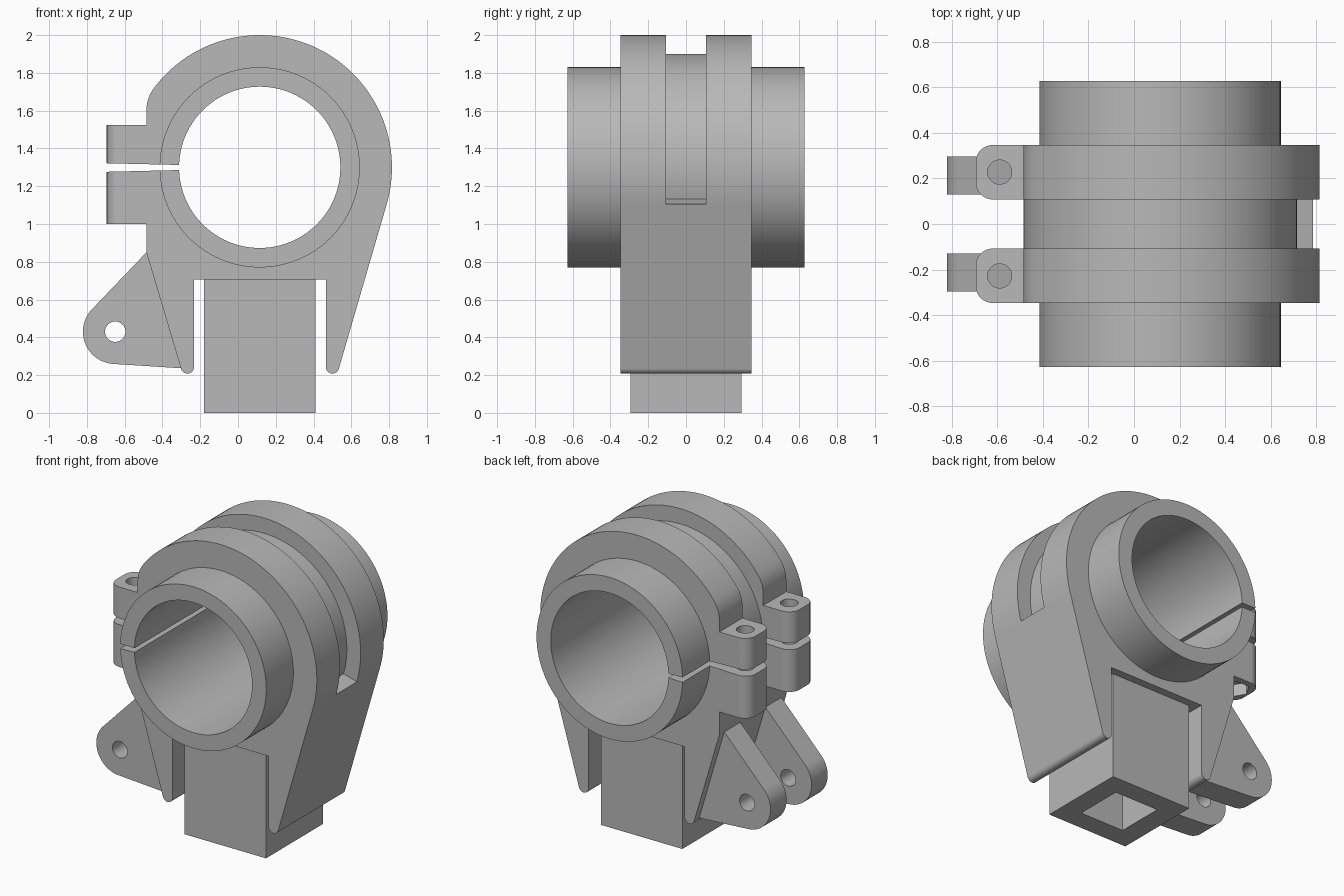
import bpy, bmesh
from math import radians, cos, sin, atan2, acos, hypot, degrees

cube = bpy.data.objects.get("Cube")
if cube:
    bpy.data.objects.remove(cube, do_unlink=True)

grey = bpy.data.materials.new("plain grey")
grey.use_nodes = True
grey.diffuse_color = (0.48, 0.48, 0.48, 1)
grey.node_tree.nodes["Principled BSDF"].inputs["Base Color"].default_value = grey.diffuse_color

CX, CZ = 0.115, 1.3      # bore axis
HALF = 0.347             # half depth of the clamp body
WALL = -0.485            # flat left wall of the body
TANGENT = -16.2          # where the right flank leaves the round top


def arc(cx, cy, r, a0, a1, n=24):
    """Points on an arc, angles in degrees."""
    steps = [radians(a0 + (a1 - a0) * i / n) for i in range(n + 1)]
    return [(cx + r * cos(a), cy + r * sin(a)) for a in steps]


def circle(cx, cy, r, n=96):
    return arc(cx, cy, r, 0, 360, n)[:-1]


def tangent_angle(px, py, cx, cy, r, side):
    """Angle on a circle where the tangent from an outer point touches."""
    dx, dy = px - cx, py - cy
    return degrees(atan2(dy, dx) + side * acos(r / hypot(dx, dy)))


def prism(name, points, lo, hi, axis="y"):
    """Extrude a 2D outline along y (outline in xz) or z (outline in xy)."""
    bm = bmesh.new()

    def place(p, t):
        return (p[0], t, p[1]) if axis == "y" else (p[0], p[1], t)

    face = bm.faces.new([bm.verts.new(place(p, lo)) for p in points])
    ext = bmesh.ops.extrude_face_region(bm, geom=[face])
    move = (0, hi - lo, 0) if axis == "y" else (0, 0, hi - lo)
    verts = [v for v in ext["geom"] if isinstance(v, bmesh.types.BMVert)]
    bmesh.ops.translate(bm, verts=verts, vec=move)
    bmesh.ops.recalc_face_normals(bm, faces=bm.faces)
    mesh = bpy.data.meshes.new(name)
    bm.to_mesh(mesh)
    bm.free()
    mesh.materials.append(grey)
    obj = bpy.data.objects.new(name, mesh)
    bpy.context.collection.objects.link(obj)
    return obj


def finish(obj, *cutters):
    """Cut the part, then shade it with clean flat faces."""
    bpy.ops.object.select_all(action="DESELECT")
    obj.select_set(True)
    bpy.context.view_layer.objects.active = obj
    for cutter in cutters:
        cutter.hide_render = True
        mod = obj.modifiers.new("cut", "BOOLEAN")
        mod.operation, mod.solver, mod.object = "DIFFERENCE", "EXACT", cutter
        bpy.ops.object.modifier_apply(modifier=mod.name)
    bpy.ops.object.shade_smooth_by_angle(angle=radians(30))
    mod = obj.modifiers.new("even normals", "WEIGHTED_NORMAL")
    mod.keep_sharp = True


# Cutters shared by several parts
slit = prism("slit_cutter", [(-0.25, 1.287), (-0.25, 1.311), (-0.75, 1.323), (-0.75, 1.275)], -0.8, 0.8)
helpers = [slit]


def cutter(*args):
    helpers.append(prism(*args))
    return helpers[-1]


# Clamp body: round top, flat left wall, two legs with rounded tips
outline = arc(CX, CZ, 0.7, TANGENT, 143.13, 72)
outline += arc(-0.285, 1.6, 0.2, 143.13, 180, 12)[1:]
outline += [(WALL, 0.85)]
outline += arc(-0.268, 0.243, 0.035, 196.6, 360, 12)
outline += [(-0.233, 0.705), (0.465, 0.705)]
outline += arc(0.5, 0.243, 0.035, 180, 360 + TANGENT, 12)
body = prism("clamp_body", outline, -HALF, HALF)
body_bore = cutter("body_bore_cutter", circle(CX, CZ, 0.48), -0.8, 0.8)
groove = cutter("groove_cutter",
                arc(CX, CZ, 0.6, TANGENT, 176, 72) + arc(CX, CZ, 1.0, 176, TANGENT, 72),
                -0.107, 0.107)
finish(body, body_bore, groove, slit)

# Sleeve through the body
sleeve = prism("sleeve", circle(CX, CZ, 0.53), -0.628, 0.628)
bore = cutter("bore_cutter", circle(CX, CZ, 0.427), -0.8, 0.8)
finish(sleeve, bore, slit)

# Square socket post
post = prism("socket_post", [(-0.18, -0.295), (0.41, -0.295), (0.41, 0.295), (-0.18, 0.295)], 0, 0.74, "z")
socket = cutter("socket_cutter", [(-0.045, -0.16), (0.275, -0.16), (0.275, 0.16), (-0.045, 0.16)], -0.1, 0.6, "z")
finish(post, socket)

# Hinge lug outline, tangent to its round end
LX, LZ, LR = -0.65, 0.43, 0.171
top, foot = (WALL, 0.85), (-0.28, 0.235)
start = tangent_angle(*top, LX, LZ, LR, 1)
end = tangent_angle(*foot, LX, LZ, LR, -1) + 360
lug_outline = [top] + arc(LX, LZ, LR, start, end, 32) + [foot]
pin_hole = cutter("pin_hole_cutter", circle(LX, LZ, 0.054, 40), -0.5, 0.5)

for side, label in ((-1, "front"), (1, "back")):
    # Hinge lug
    lo, hi = sorted((side * 0.13, side * 0.296))
    finish(prism(label + "_hinge_lug", lug_outline, lo, hi), pin_hole)

    # Bolt ear with rounded outer corners, bolt hole and nut pocket
    lo, hi = sorted((side * 0.108, side * HALF))
    r, edge, mid = 0.075, -0.695, side * 0.228
    ear_outline = [(WALL, lo), (WALL, hi)]
    ear_outline += arc(edge + r, hi - r, r, 90, 180, 12) + arc(edge + r, lo + r, r, 180, 270, 12)
    ear = prism(label + "_bolt_ear", ear_outline, 1.0, 1.525, "z")
    bolt = cutter("bolt_hole_cutter", circle(-0.59, mid, 0.053, 40), 0.9, 1.6, "z")
    nut = cutter("nut_pocket_cutter", circle(-0.59, mid, 0.09, 6), 0.9, 1.08, "z")
    finish(ear, bolt, nut, slit)

# Remove the cutters
for obj in helpers:
    bpy.data.objects.remove(obj, do_unlink=True)
